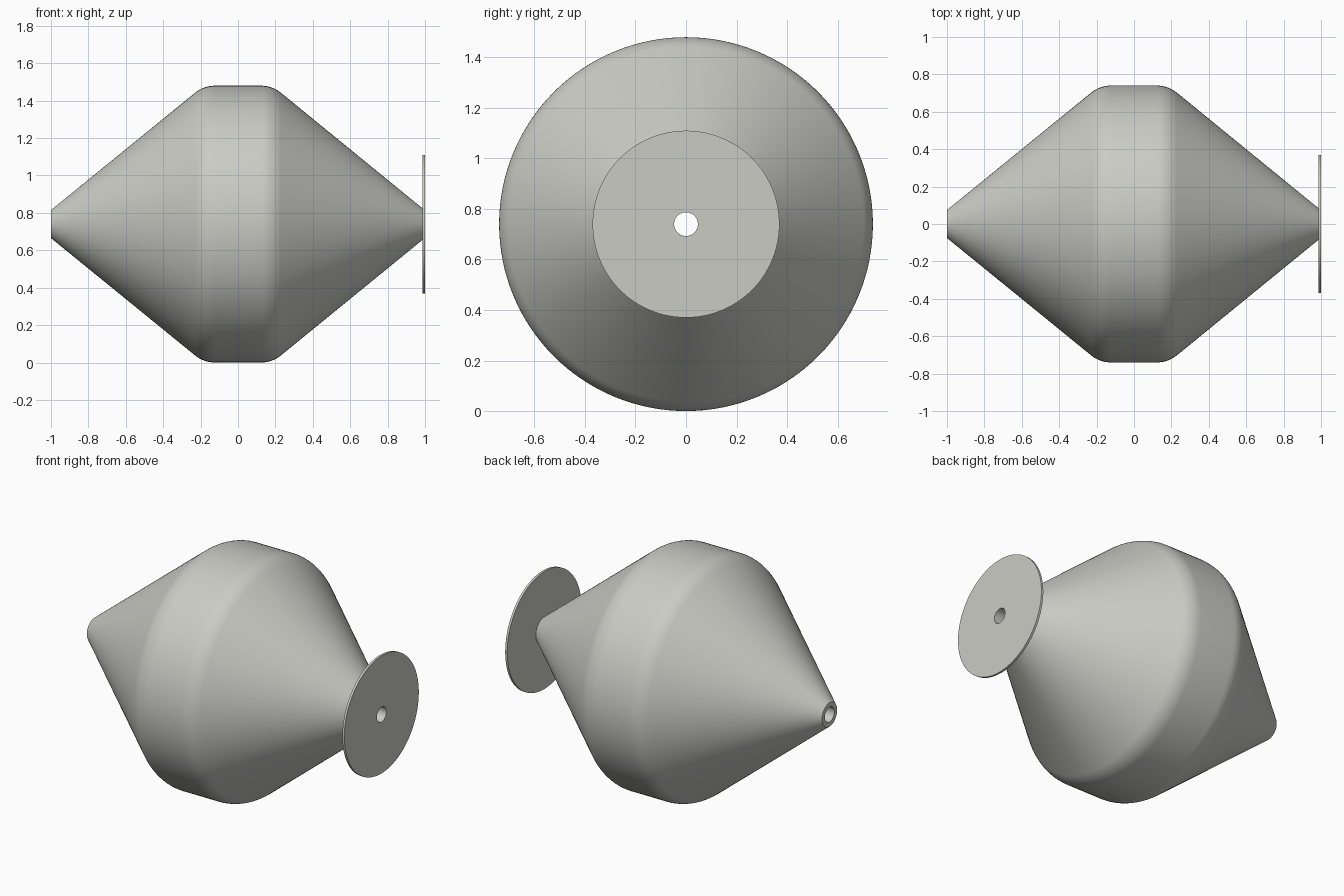
import bpy, math
from mathutils import Vector

if "Cube" in bpy.data.objects:
    bpy.data.objects.remove(bpy.data.objects["Cube"], do_unlink=True)

AXIS_Z = 0.74
BORE = 0.047
SEGMENTS = 128

metal = bpy.data.materials.new("light warm grey")
metal.use_nodes = True
GREY = (0.6, 0.6, 0.56, 1)
metal.diffuse_color = GREY
metal.node_tree.nodes["Principled BSDF"].inputs["Base Color"].default_value = GREY


def fillet(before, corner, after, length, steps=10):
    """Tangent arc replacing a profile corner."""
    c = Vector(corner)
    u = (Vector(before) - c).normalized()
    v = (Vector(after) - c).normalized()
    half = u.angle(v) / 2
    radius = length * math.tan(half)
    bis = (u + v).normalized()
    centre = c + bis * (length / math.cos(half))
    side = (u - bis * u.dot(bis)).normalized()
    sweep = math.pi / 2 - half
    points = []
    for i in range(steps + 1):
        a = sweep * (1 - 2 * i / steps)
        points.append(tuple(centre + radius * (side * math.sin(a) - bis * math.cos(a))))
    return points


def lathe(name, profile):
    """Spin a closed (x, radius) profile around the long axis."""
    verts, faces, n = [], [], len(profile)
    for s in range(SEGMENTS):
        a = math.tau * s / SEGMENTS
        verts += [(x, r * math.cos(a), AXIS_Z + r * math.sin(a)) for x, r in profile]
    for s in range(SEGMENTS):
        t = (s + 1) % SEGMENTS
        for i in range(n):
            j = (i + 1) % n
            faces.append((s * n + i, t * n + i, t * n + j, s * n + j))
    mesh = bpy.data.meshes.new(name)
    mesh.from_pydata(verts, [], faces)
    mesh.materials.append(metal)
    obj = bpy.data.objects.new(name, mesh)
    bpy.context.collection.objects.link(obj)
    bpy.ops.object.select_all(action="DESELECT")
    obj.select_set(True)
    bpy.context.view_layer.objects.active = obj
    bpy.ops.object.mode_set(mode="EDIT")
    bpy.ops.mesh.select_all(action="SELECT")
    bpy.ops.mesh.normals_make_consistent(inside=False)
    bpy.ops.object.mode_set(mode="OBJECT")
    bpy.ops.object.shade_smooth_by_angle(angle=math.radians(30))
    return obj


# Double cone body with rounded shoulders and a through bore
tip_left, tip_right = (-1.0, 0.075), (0.986, 0.085)
shoulder_left, shoulder_right = (-0.183, AXIS_Z), (0.183, AXIS_Z)
lathe("double_cone_body",
      [(-1.0, BORE), tip_left]
      + fillet(tip_left, shoulder_left, shoulder_right, 0.06)
      + fillet(shoulder_left, shoulder_right, tip_right, 0.06)
      + [tip_right, (0.986, BORE)])

# Thin end flange
lathe("end_flange", [(0.986, BORE), (0.986, 0.37), (1.0, 0.37), (1.0, BORE)])
